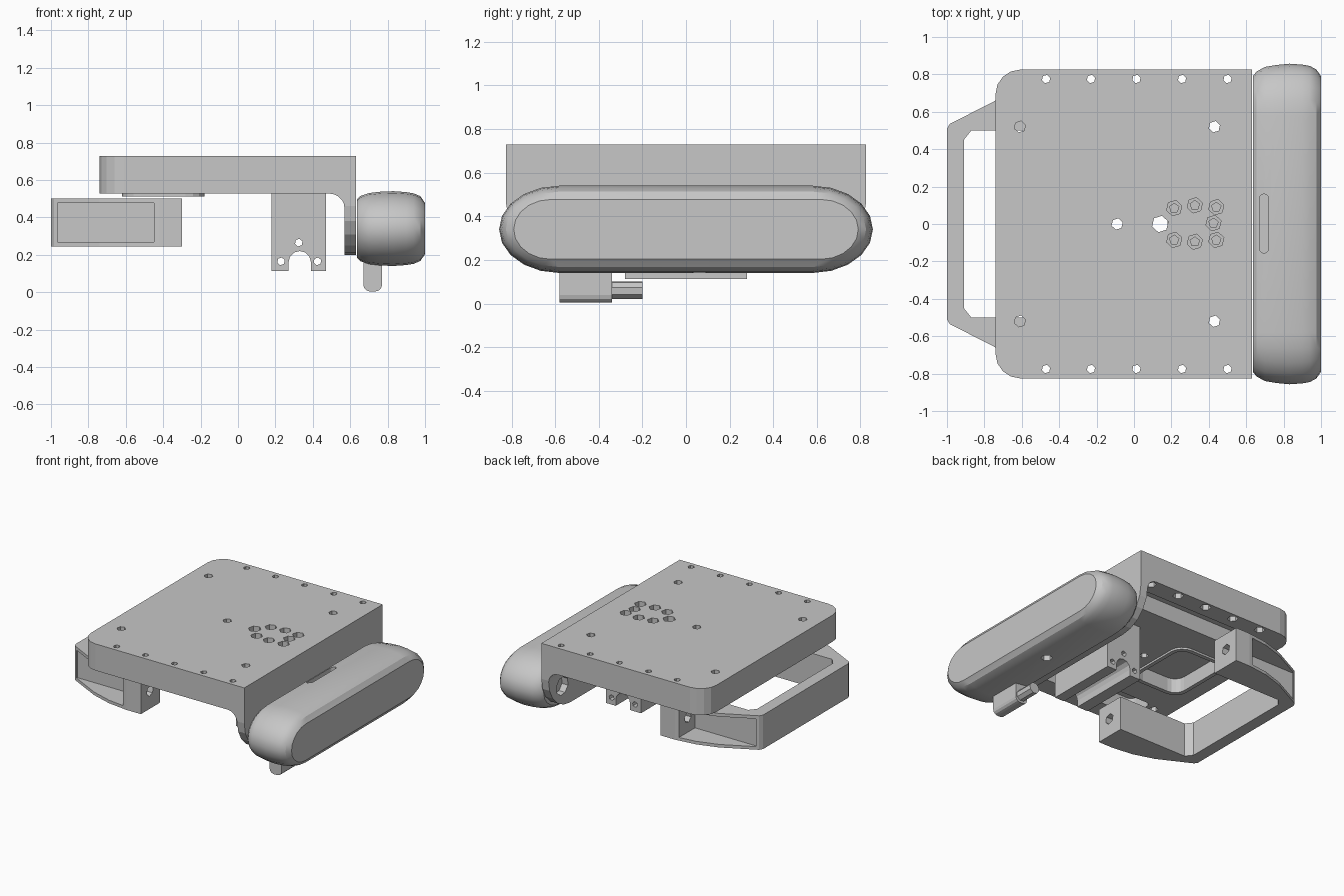
import bpy, bmesh, math

if "Cube" in bpy.data.objects:
    bpy.data.objects.remove(bpy.data.objects["Cube"])

mat = bpy.data.materials.new("plain_grey")
mat.diffuse_color = (0.57, 0.57, 0.57, 1)
mat.use_nodes = True
mat.node_tree.nodes["Principled BSDF"].inputs["Base Color"].default_value = mat.diffuse_color

AXIS = {"x": lambda p, d: (d, p[0], p[1]),
        "y": lambda p, d: (p[0], d, p[1]),
        "z": lambda p, d: (p[0], p[1], d)}


def finish(name, bm):
    bmesh.ops.recalc_face_normals(bm, faces=bm.faces[:])
    me = bpy.data.meshes.new(name)
    bm.to_mesh(me)
    bm.free()
    me.materials.append(mat)
    ob = bpy.data.objects.new(name, me)
    bpy.context.collection.objects.link(ob)
    return ob


def prism(name, pts, axis, a, b):
    """Extrude an outline along an axis from a to b."""
    bm = bmesh.new()
    lo = [bm.verts.new(AXIS[axis](p, a)) for p in pts]
    hi = [bm.verts.new(AXIS[axis](p, b)) for p in pts]
    bm.faces.new(lo)
    bm.faces.new(hi)
    n = len(pts)
    for i in range(n):
        j = (i + 1) % n
        bm.faces.new((lo[i], lo[j], hi[j], hi[i]))
    return finish(name, bm)


def cut(ob, parts, op="DIFFERENCE"):
    """Apply one boolean per cutter, so cutters may overlap each other."""
    for part in parts:
        tool = prism("cutter", *part)
        tool.hide_render = True
        mod = ob.modifiers.new("cut", "BOOLEAN")
        mod.operation, mod.object, mod.solver = op, tool, "EXACT"
        bpy.context.view_layer.update()
        result = ob.evaluated_get(bpy.context.evaluated_depsgraph_get())
        if len(result.data.polygons):
            bpy.context.view_layer.objects.active = ob
            bpy.ops.object.modifier_apply(modifier=mod.name)
        else:
            ob.modifiers.remove(mod)
        bpy.data.objects.remove(tool)


def circle(u, v, r, n=6):
    return [(u + r * math.cos(2 * math.pi * i / n + 0.3),
             v + r * math.sin(2 * math.pi * i / n + 0.3)) for i in range(n)]


def rounded(u0, u1, v0, v1, radii, n=4):
    """Rectangle; radii for corners (u1,v1), (u0,v1), (u0,v0), (u1,v0)."""
    pts = []
    for k, (u, v, su, sv) in enumerate([(u1, v1, -1, -1), (u0, v1, 1, -1),
                                        (u0, v0, 1, 1), (u1, v0, -1, 1)]):
        r = radii[k]
        if r == 0:
            pts.append((u, v))
            continue
        for i in range(n + 1):
            t = math.pi / 2 * (k + i / n)
            pts.append((u + su * r + r * math.cos(t), v + sv * r + r * math.sin(t)))
    return pts


def smooth(ob, angle):
    bpy.ops.object.select_all(action="DESELECT")
    ob.select_set(True)
    bpy.context.view_layer.objects.active = ob
    bpy.ops.object.shade_smooth_by_angle(angle=math.radians(angle))


# Deck plate with rounded rear corners, underside recess and side channels
recess = (rounded(-0.59, -0.21, -0.25, 0.25, [0.08] * 4), "z", 0.45, 0.62)
plate = prism("deck_plate", rounded(-0.74, 0.63, -0.825, 0.825, [0, 0.13, 0.13, 0]), "z", 0.527, 0.728)
cut(plate, [recess] + [(rounded(-0.55, 0.48, s * 0.58 - 0.1, s * 0.58 + 0.1, [0.04] * 4), "z", 0.4, 0.65)
                       for s in (-1, 1)])
edge_holes = [(x, s * 0.775) for x in (-0.47, -0.23, 0.013, 0.257, 0.5) for s in (-1, 1)]
holes = [(x, y, 0.023) for x, y in edge_holes]
holes += [(x, s * 0.52, 0.031) for x in (-0.61, 0.43) for s in (-1, 1)]
holes += [(-0.09, 0, 0.031), (0.14, 0, 0.045)]
cut(plate, [(circle(x, y, r), "z", 0.4, 0.9) for x, y, r in holes])
# Wider sockets under the edge holes
cut(plate, [(circle(x, y, 0.038), "z", 0.4, 0.58) for x, y in edge_holes])

# Counterbored bolt cluster
for x, y in [(0.215, 0.085), (0.215, -0.085), (0.325, 0.1), (0.325, -0.095),
             (0.44, 0.09), (0.44, -0.085), (0.425, 0.005)]:
    cut(plate, [(circle(x, y, 0.042), "z", 0.69, 0.9), (circle(x, y, 0.026, 5), "z", 0.62, 0.9)])

# Pad frame under the deck
pad = prism("pad_frame", rounded(-0.62, -0.18, -0.28, 0.28, [0.1] * 4), "z", 0.512, 0.535)
cut(pad, [recess])

# Front bracket with a fillet and rounded lower corners
fillet = [(0.49 + 0.08 * math.sin(t), 0.447 + 0.08 * math.cos(t))
          for t in [math.pi / 2 * i / 5 for i in range(6)]]
bracket = prism("front_bracket", [(0.63, 0.527)] + fillet + [(0.57, 0.2), (0.63, 0.2)], "y", -0.825, 0.825)
cut(bracket, [(rounded(-0.825, 0.825, 0.2, 0.6, [0, 0, 0.26, 0.26], 5), "x", 0.3, 0.8)], "INTERSECT")
cut(bracket, [(circle(s * 0.66, 0.36, 0.07, 8), "x", 0.4, 0.62) for s in (-1, 1)])
cut(bracket, [(circle(0.5, s * 0.775, 0.038), "z", 0.4, 0.6) for s in (-1, 1)])

# Bumper: oval sections lofted along x, ending in a flat chamfered face
sections = [(0.635, 0.79, 0.155), (0.655, 0.815, 0.175), (0.70, 0.84, 0.19), (0.76, 0.85, 0.197),
            (0.83, 0.857, 0.2), (0.90, 0.852, 0.195), (0.94, 0.845, 0.188),
            (0.975, 0.826, 0.173), (1.0, 0.79, 0.137)]
bm = bmesh.new()
rings = []
for x, yh, zh in sections:
    ring = []
    flat = 0.58 + (0.04 if x == 1.0 else 0)
    for q in range(4):
        sy = 1 if q in (0, 3) else -1
        for i in range(6):
            t = math.pi / 2 * (q + i / 5)
            ring.append(bm.verts.new((x, sy * flat + (yh - flat) * math.cos(t),
                                      0.34 + zh * math.sin(t))))
    rings.append(ring)
for a, b in zip(rings, rings[1:]):
    for i in range(len(a)):
        j = (i + 1) % len(a)
        bm.faces.new((a[i], a[j], b[j], b[i]))
bm.faces.new(rings[0])
bm.faces.new(rings[-1])
bmesh.ops.remove_doubles(bm, verts=bm.verts[:], dist=0.0005)
bumper = finish("bumper", bm)
# Top slot and underside socket
cut(bumper, [(rounded(0.67, 0.72, -0.155, 0.16, [0.0245] * 4), "z", 0.49, 0.7),
             (circle(0.83, 0.06, 0.04), "z", 0.05, 0.2)])
smooth(bumper, 25)

# Latch knob and pin under the bumper
prism("latch_knob", rounded(0.67, 0.77, 0.004, 0.17, [0, 0, 0.035, 0.035], 3), "y", -0.58, -0.34)
prism("latch_pin", circle(0.72, 0.06, 0.042, 8), "y", -0.36, -0.2)

# Central clamp block with an arched groove
arch = [(0.33 + 0.06 * math.cos(math.pi * i / 6), 0.16 + 0.06 * math.sin(math.pi * i / 6))
        for i in range(7)]
clamp = prism("clamp_block", [(0.18, 0.112), (0.18, 0.535), (0.47, 0.535), (0.47, 0.112), (0.39, 0.112)]
              + arch + [(0.27, 0.112)], "y", -0.28, 0.28)
cut(clamp, [(circle(x, z, 0.021), "y", -0.4, 0.4)
            for x, z in ((0.23, 0.165), (0.425, 0.165), (0.325, 0.265))])

# Rear handle: one half outline, mirrored
outer = [(-0.3, 0.73), (-0.42, 0.73), (-0.58, 0.71), (-0.74, 0.66), (-0.985, 0.535), (-1.0, 0.51)]
inner = [(-0.91, 0.45), (-0.87, 0.5), (-0.3, 0.5)]
mirror = lambda pts: [(x, -y) for x, y in reversed(pts)]
handle = prism("rear_handle", outer + mirror(outer) + mirror(inner) + inner, "z", 0.245, 0.502)
# Side pockets, then bores through the arm ends
cut(handle, [([(-0.965, s * 0.535), (-0.45, s * 0.535), (-0.45, s * 0.9), (-0.965, s * 0.9)],
              "z", 0.268, 0.478) for s in (-1, 1)])
cut(handle, [(circle(s * 0.62, 0.38, 0.04), "x", -0.5, -0.2) for s in (-1, 1)])
